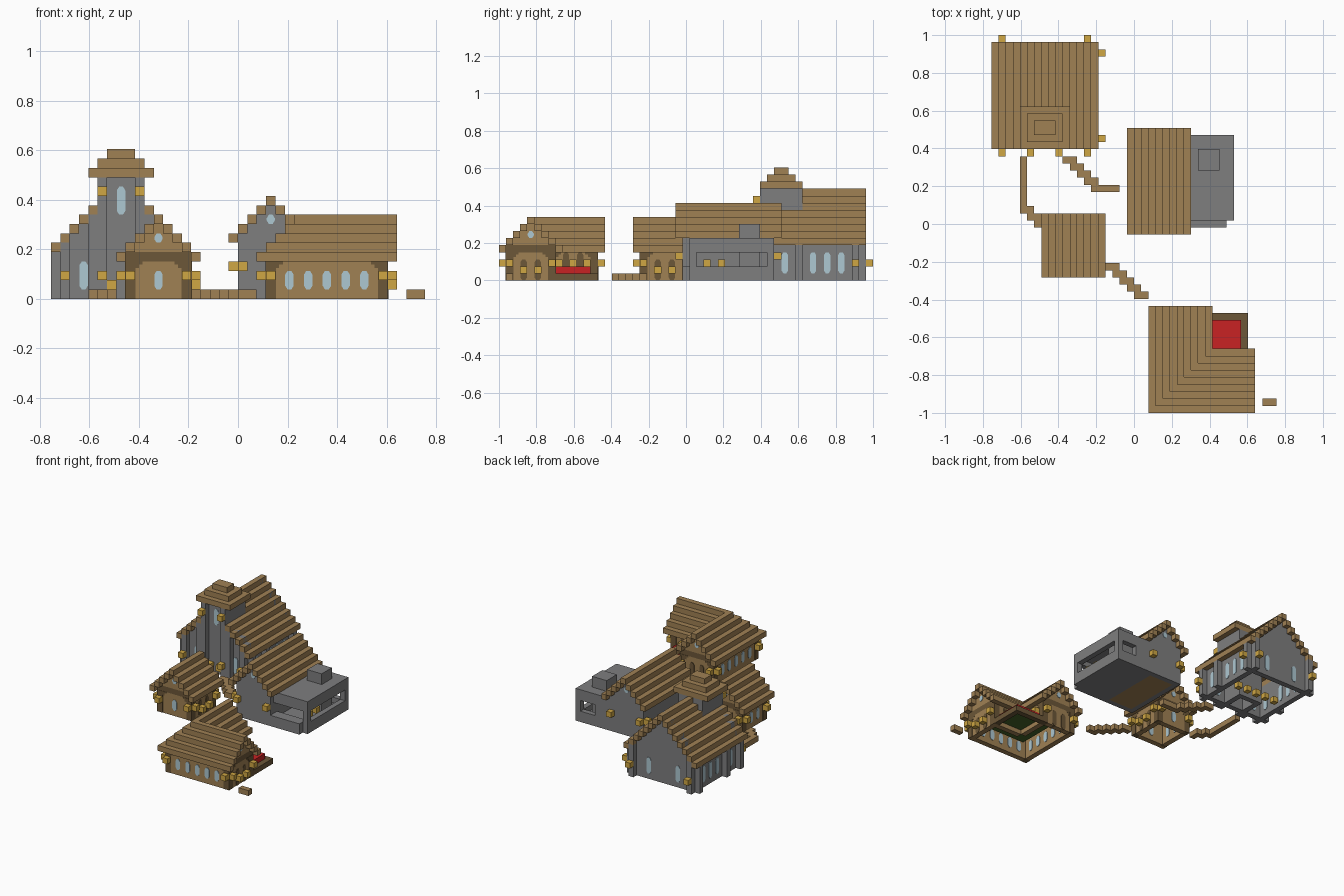
import bpy, bmesh

if "Cube" in bpy.data.objects:
    bpy.data.objects.remove(bpy.data.objects["Cube"], do_unlink=True)

V = 2 / 53  # one building block


def material(name, rgb):
    lin = [((c / 255 + 0.055) / 1.055) ** 2.4 for c in rgb] + [1]
    m = bpy.data.materials.new(name)
    m.use_nodes = True
    m.diffuse_color = lin
    m.node_tree.nodes["Principled BSDF"].inputs["Base Color"].default_value = lin
    return m


MATS = {
    "wood": material("wood", (160, 129, 84)),
    "log": material("dark_wood", (108, 87, 56)),
    "stone": material("stone", (126, 126, 127)),
    "gold": material("lantern_gold", (208, 167, 68)),
    "glass": material("window_glass", (174, 200, 210)),
    "red": material("red_cloth", (200, 34, 36)),
    "green": material("green_carpet", (70, 98, 40)),
}
parts = {}  # (part name, material) -> bmesh, in block units


def mesh(name, mat):
    return parts.setdefault((name, mat), bmesh.new())


def box(name, mat, x, y, z):
    """Box from three (low, high) ranges."""
    bm = mesh(name, mat)
    v = [bm.verts.new((a, b, c)) for c in z for a, b in
         ((x[0], y[0]), (x[1], y[0]), (x[1], y[1]), (x[0], y[1]))]
    bm.faces.new(v[3::-1])
    bm.faces.new(v[4:])
    for i in range(4):
        j = (i + 1) % 4
        bm.faces.new((v[i], v[j], v[j + 4], v[i + 4]))


def shell(name, mat, x, y, z):
    """Four walls, one block thick."""
    for yy in ((y[0], y[0] + 1), (y[1] - 1, y[1])):
        box(name, mat, x, yy, z)
    for xx in ((x[0], x[0] + 1), (x[1] - 1, x[1])):
        box(name, mat, xx, (y[0] + 1, y[1] - 1), z)


def pane(name, axis, wall, cells, low, high, mat="glass"):
    """Chamfered panels set through a wall of one block."""
    bm = mesh(name, mat)
    for c in cells:
        outline = [(c + .3, low), (c + .7, low), (c + .95, low + .4), (c + .95, high - .4),
                   (c + .7, high), (c + .3, high), (c + .05, high - .4), (c + .05, low + .4)]
        ends = []
        for d in (wall - .08, wall + 1.08):
            ends.append([bm.verts.new((d, s, t) if axis == "x" else (s, d, t))
                         for s, t in outline])
            bm.faces.new(ends[-1])
        for i in range(8):
            j = (i + 1) % 8
            bm.faces.new((ends[0][i], ends[0][j], ends[1][j], ends[1][i]))


def lanterns(name, *spots):
    for x, y, z in spots:
        box(name, "gold", (x, x + 1), (y, y + 1), (z, z + 1))


def gable_roof(name, x0, width, y, eave, start=None):
    """Stepped planks with the ridge along y."""
    for i in range(width):
        z = eave + min(i, width - 1 - i)
        y0 = (start or {}).get(i, y[0])
        box(name, "wood", (x0 + i, x0 + i + 1), (y0, y[1]), (z, z + 1))


def gable(name, mat, axis, start, width, wall, eave):
    """Stepped infill below a roof end."""
    for i in range(1, width - 1):
        a, d = (start + i, start + i + 1), (wall, wall + 1)
        z = (eave, eave + min(i, width - 1 - i))
        box(name, mat, d if axis == "x" else a, a if axis == "x" else d, z)


def posts(name, mat, xs, ys, z, grow=0.06):
    for x in xs:
        for y in ys:
            box(name, mat, (x - grow, x + 1 + grow), (y - grow, y + 1 + grow), z)


def brackets(name, axis, plane, lo, hi, top):
    """Stepped dark braces in the upper corners of a wall panel."""
    for w, h in ((.8, .3), (.4, .7)):
        for a in ((lo, lo + w), (hi - w, hi)):
            d = (plane - .05, plane + .05)
            box(name, "log", d if axis == "x" else a, a if axis == "x" else d, (top - h, top))


# Stone hall with a tower
gable_roof("hall_roof", 0, 15, (37, 52), 5, {i: 43 for i in range(5, 10)})
shell("hall_walls", "stone", (1, 14), (38, 51), (0, 6))
for wall in (38, 50):
    gable("hall_gable", "stone", "y", 0, 15, wall, 6)
for x in (0, 14):
    for y in (38, 42, 50):
        box("hall_buttress", "stone", (x, x + 1), (y, y + 1), (0, 5))
for y in (37, 51):
    for x in (1, 13):
        box("hall_buttress", "stone", (x, x + 1), (y, y + 1), (0, 6))
for x in (4, 10):
    box("hall_buttress", "stone", (x, x + 1), (37, 38), (0, 9))
for x in (1, 13):
    pane("hall_side_windows", "x", x, (40, 44, 46, 48), 1, 4)
pane("hall_front_windows", "y", 38, (3, 11), 1, 4)
pane("hall_back_windows", "y", 50, (4, 10), 1, 4)
lanterns("hall_lanterns", (1, 36, 2), (5, 36, 2), (9, 36, 2), (13, 36, 2), (5, 36, 11), (9, 36, 11),
         (1, 52, 2), (13, 52, 2), (15, 38, 2), (15, 50, 2), (6, 37, 1), (8, 37, 1))
lanterns("hall_inner_lanterns", *[(x, 44, 0) for x in range(3, 13, 2)])

# Tower with corner piers and a recessed front
shell("tower_walls", "stone", (5, 10), (38, 43), (0, 13))
for x in (5, 9):
    box("tower_pier", "stone", (x, x + 1), (37, 38), (0, 13))
pane("tower_window", "y", 38, (7,), 9, 12)
for i in range(3):
    box("tower_roof", "wood", (4 + i, 11 - i), (37 + i, 43 - i), (13 + i, 14 + i))

# Small timber house
gable_roof("cottage_roof", 7, 9, (19, 28), 4)
shell("cottage_walls", "wood", (8, 15), (20, 27), (0, 4))
shell("cottage_beam", "log", (8, 15), (20, 27), (4, 5))
posts("cottage_posts", "log", (8, 14), (20, 26), (0, 4))
for wall, plane in ((20, 20), (26, 27)):
    gable("cottage_gable", "wood", "y", 8, 7, wall, 5)
    pane("cottage_windows", "y", wall, (11,), 1, 3)
    pane("cottage_attic_window", "y", wall, (11,), 6, 7)
    brackets("cottage_braces", "y", plane, 9, 14, 4)
for plane in (8, 15):
    brackets("cottage_braces", "x", plane, 21, 26, 4)
pane("cottage_windows", "x", 8, (22, 24), 1, 3)
pane("cottage_side_panels", "x", 14, (22, 24), 0, 3, "log")
lanterns("cottage_lanterns", *[(x, y, 2) for x in (7, 15) for y in (20, 26)],
         *[(x, y, 2) for x in (8, 14) for y in (19, 27)], (15, 22, 1), (15, 24, 1))

# Stone house with a flat workshop
gable_roof("smithy_roof", 19, 9, (25, 40), 6)
shell("smithy_walls", "stone", (20, 27), (26, 39), (0, 7))
for wall in (26, 38):
    gable("smithy_gable", "stone", "y", 20, 7, wall, 7)
    pane("smithy_attic_window", "y", wall, (23,), 8, 9)
box("smithy_floor", "wood", (21, 26), (27, 38), (0, 1))
for z in ((0, 2), (4, 6)):
    box("workshop_walls", "stone", (33, 34), (27, 39), z)
    box("workshop_walls", "stone", (27, 33), (38, 39), z)
for y in ((27, 28), (38, 39)):
    box("workshop_walls", "stone", (33, 34), y, (2, 4))
box("workshop_walls", "stone", (27, 30), (38, 39), (2, 4))
box("workshop_walls", "stone", (27, 33), (27, 28), (4, 6))
for z in ((0, 1), (5, 6)):
    box("workshop_slabs", "stone", (27, 33), (28, 38), z)
box("workshop_bench", "stone", (27, 33), (26, 28), (0, 2))
box("workshop_hearth", "stone", (29, 32), (34, 37), (1, 5))
box("workshop_chimney", "stone", (29, 32), (34, 37), (6, 8))
lanterns("smithy_lanterns", *[(x, y, 3) for x in (20, 26) for y in (25, 39)],
         (19, 26, 3), (19, 38, 3), (32, 29, 2), (32, 31, 2))

# L-shaped timber house: nested corner planks, hipped at the outer corner
for k in range(9):
    z = 4 + min(k, 8 - k)
    box("inn_roof", "wood", (22 + k, 37), (k, k + 1), (z, z + 1))
    box("inn_roof", "wood", (22 + k, 23 + k), (k + 1, 15), (z, z + 1))
for z, mat, name in (((0, 4), "wood", "inn_walls"), ((4, 5), "log", "inn_beam")):
    box(name, mat, (23, 36), (1, 2), z)
    box(name, mat, (23, 24), (2, 14), z)
    box(name, mat, (30, 36), (7, 8), z)
    box(name, mat, (29, 30), (8, 14), z)
    box(name, mat, (35, 36), (2, 7), z)
    box(name, mat, (24, 29), (13, 14), z)
posts("inn_posts", "log", (23, 35), (1,), (0, 4))
posts("inn_posts", "log", (35,), (7,), (0, 4))
posts("inn_posts", "log", (23, 29), (13,), (0, 4))
gable("inn_gable", "wood", "x", 1, 7, 35, 5)
gable("inn_gable", "wood", "y", 23, 7, 13, 5)
pane("inn_attic_window", "x", 35, (4,), 6, 7)
pane("inn_attic_window", "y", 13, (26,), 6, 7)
pane("inn_windows", "y", 1, range(25, 35, 2), 1, 3)
pane("inn_windows", "x", 23, range(3, 13, 2), 1, 3)
pane("inn_end_panels", "x", 35, (3, 5), 0, 3, "log")
pane("inn_end_panels", "y", 13, (25, 27), 0, 3, "log")
pane("inn_terrace_panels", "x", 29, (9, 11), 1, 4, "log")
pane("inn_terrace_panels", "y", 7, (31, 33), 1, 4, "log")
for axis, plane, lo, hi in (("y", 1, 24, 35), ("x", 36, 2, 7), ("x", 30, 8, 13), ("y", 14, 24, 29)):
    brackets("inn_braces", axis, plane, lo, hi, 4)
box("inn_carpet", "green", (27, 35), (5, 13), (.85, .98))
box("terrace_edge", "log", (35, 36), (8, 14), (0, 1))
box("terrace_edge", "log", (30, 35), (13, 14), (0, 1))
box("terrace_cloth", "red", (30, 35), (8, 13), (1, 2))
lanterns("inn_lanterns", (36, 1, 2), (36, 7, 2), (36, 3, 1), (36, 5, 1), (35, 0, 2), (23, 0, 2),
         (22, 1, 2), (22, 13, 2), (23, 14, 2), (29, 14, 2), (30, 12, 2), (30, 10, 2), (33, 8, 2))

# Plank paths
box("west_path", "wood", (4, 5), (29, 36), (0, 1))
for i in range(3):
    box("west_path", "wood", (4 + i, 6 + i if i < 2 else 7), (28 - i, 29 - i), (0, 1))
for i in range(5):
    box("north_path", "wood", (10 + i, 12 + i if i < 4 else 18), (35 - i, 36 - i), (0, 1))
    box("south_path", "wood", (16 + i, 18 + i), (20 - i, 21 - i), (0, 1))
box("south_path", "wood", (20, 22), (16, 17), (0, 1))
box("east_plank", "wood", (38, 40), (1, 2), (0, 1))

# Turn every part into an object, scaled and centred
for (name, mat), bm in parts.items():
    for v in bm.verts:
        v.co = ((v.co.x - 20) * V, (v.co.y - 26.5) * V, v.co.z * V)
    bmesh.ops.recalc_face_normals(bm, faces=bm.faces)
    data = bpy.data.meshes.new(name)
    bm.to_mesh(data)
    bm.free()
    data.materials.append(MATS[mat])
    bpy.context.scene.collection.objects.link(bpy.data.objects.new(name, data))
